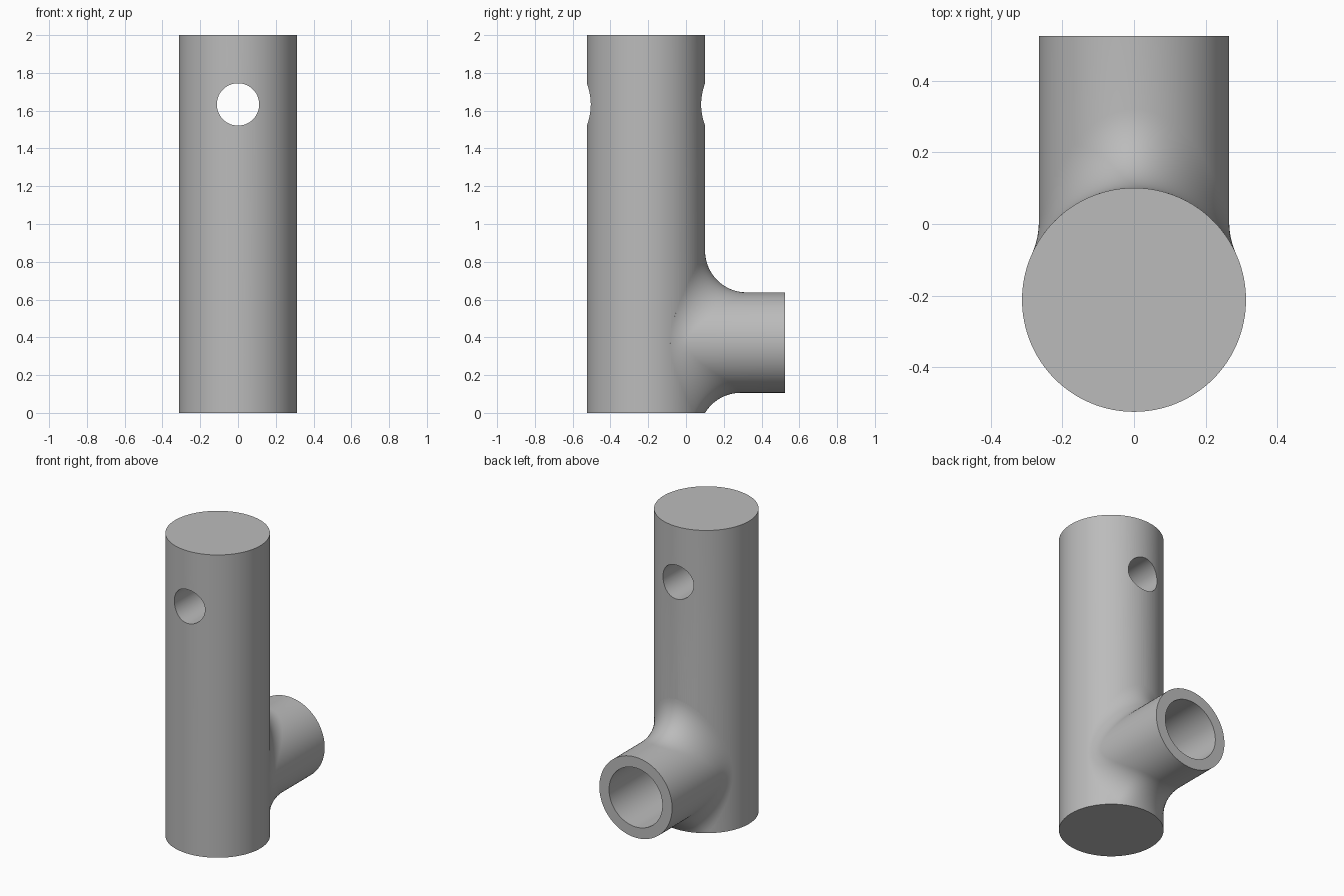
import bpy, bmesh
from math import sin, cos, pi, sqrt, atan2
from mathutils import Vector, Matrix

cube = bpy.data.objects.get("Cube")
if cube:
    bpy.data.objects.remove(cube)

POST_R, POST_Y, HEIGHT = 0.313, -0.212, 2.0
BRANCH_R, BRANCH_Z, BRANCH_END = 0.266, 0.372, 0.525
BORE_R, HOLE_R, HOLE_Z = 0.195, 0.112, 1.633
FILLET = 0.22
SEGS, ARC_STEPS = 128, 16

grey = bpy.data.materials.new("light grey")
grey.use_nodes = True
COLOUR = (0.5, 0.5, 0.5, 1)
grey.diffuse_color = COLOUR
grey.node_tree.nodes["Principled BSDF"].inputs["Base Color"].default_value = COLOUR


def add_object(name, bm):
    bmesh.ops.recalc_face_normals(bm, faces=bm.faces)
    mesh = bpy.data.meshes.new(name)
    bm.to_mesh(mesh)
    bm.free()
    mesh.materials.append(grey)
    obj = bpy.data.objects.new(name, mesh)
    bpy.context.collection.objects.link(obj)
    return obj


def cylinder(name, radius, start, end):
    """Capped cylinder between two points."""
    start, end = Vector(start), Vector(end)
    axis = end - start
    turn = Vector((0, 0, 1)).rotation_difference(axis).to_matrix().to_4x4()
    bm = bmesh.new()
    bmesh.ops.create_cone(bm, cap_ends=True, segments=SEGS, radius1=radius,
                          radius2=radius, depth=axis.length,
                          matrix=Matrix.Translation((start + end) / 2) @ turn)
    return add_object(name, bm)


def branch_profile(angle):
    """One strip of the branch: root, rolling-ball fillet, straight pipe."""
    out = Vector((cos(angle), 0, sin(angle)))
    ball = out * (BRANCH_R + FILLET) + Vector((0, 0, BRANCH_Z))
    # below the base the ball rests on the bottom rim of the post
    drop = min(ball.z, 0)
    reach = POST_R + sqrt(FILLET ** 2 - drop ** 2)
    ball.y = POST_Y + sqrt(reach ** 2 - ball.x ** 2)
    radial = Vector((ball.x, ball.y - POST_Y, 0)).normalized()
    contact = radial * POST_R + Vector((0, POST_Y, max(ball.z, 0)))
    root = radial * POST_R * 0.8 + Vector((0, POST_Y, 0))
    root.z = BRANCH_Z + (contact.z - BRANCH_Z) * 0.8
    a, b = (contact - ball).normalized(), -out
    arc = [ball + FILLET * a.slerp(b, i / ARC_STEPS) for i in range(ARC_STEPS + 1)]
    tip = out * BRANCH_R + Vector((0, BRANCH_END, BRANCH_Z))
    return [root] + arc + [tip]


def loft_branch():
    bm = bmesh.new()
    strips = [[bm.verts.new(p) for p in branch_profile(2 * pi * i / SEGS)]
              for i in range(SEGS)]
    for i, strip in enumerate(strips):
        nxt = strips[(i + 1) % SEGS]
        for j in range(len(strip) - 1):
            bm.faces.new((strip[j], nxt[j], nxt[j + 1], strip[j + 1]))
    # caps: root fanned to a centre point, flat pipe end
    centre = bm.verts.new((0, POST_Y, BRANCH_Z))
    for i, strip in enumerate(strips):
        bm.faces.new((strip[0], strips[(i + 1) % SEGS][0], centre))
    bm.faces.new([s[-1] for s in strips])
    return add_object("branch_pipe", bm)


def combine(target, other, operation):
    mod = target.modifiers.new(operation.lower(), "BOOLEAN")
    mod.operation, mod.solver, mod.object = operation, "EXACT", other
    bpy.context.view_layer.objects.active = target
    bpy.ops.object.modifier_apply(modifier=mod.name)
    bpy.data.objects.remove(other)


# upright post with the filleted branch joined to it
post = cylinder("post_with_branch", POST_R, (0, POST_Y, 0), (0, POST_Y, HEIGHT))
combine(post, loft_branch(), "UNION")

# blind bore in the branch, cross hole near the top
combine(post, cylinder("bore_cutter", BORE_R, (0, POST_Y, BRANCH_Z), (0, 0.8, BRANCH_Z)), "DIFFERENCE")
combine(post, cylinder("hole_cutter", HOLE_R, (0, -0.8, HOLE_Z), (0, 0.4, HOLE_Z)), "DIFFERENCE")

bpy.ops.object.select_all(action="DESELECT")
post.select_set(True)
bpy.context.view_layer.objects.active = post
bpy.ops.object.shade_smooth_by_angle(angle=pi / 6)
